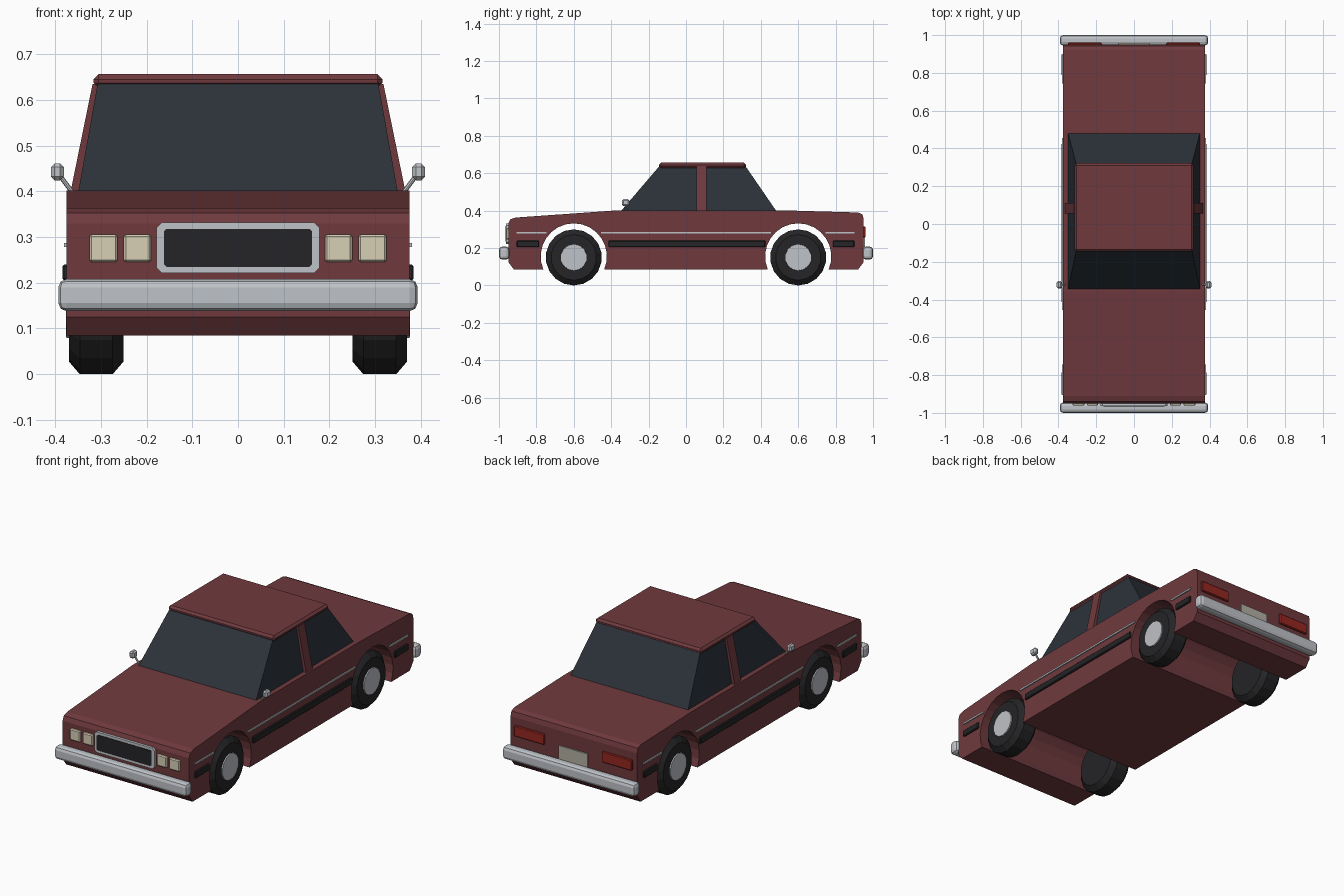
import bpy, bmesh
from math import pi, cos, sin
from mathutils import Vector, Matrix

if "Cube" in bpy.data.objects:
    bpy.data.objects.remove(bpy.data.objects["Cube"])


def material(name, rgb):
    m = bpy.data.materials.new(name)
    m.diffuse_color = (*rgb, 1)
    m.use_nodes = True
    m.node_tree.nodes["Principled BSDF"].inputs["Base Color"].default_value = m.diffuse_color
    return m


RED = material("maroon paint", (0.16, 0.042, 0.048))
GLASS = material("dark glass", (0.025, 0.032, 0.042))
BLACK = material("black rubber", (0.018, 0.018, 0.02))
CHROME = material("chrome", (0.52, 0.54, 0.57))
CREAM = material("headlamp", (0.68, 0.62, 0.46))
LAMP = material("tail lamp red", (0.3, 0.02, 0.015))
PLATE = material("plate", (0.45, 0.43, 0.36))


def finish(name, bm, mat, bevel=0, segments=1):
    if bevel:
        bmesh.ops.bevel(bm, geom=bm.edges[:], offset=bevel, segments=segments,
                        profile=0.5, affect='EDGES')
    bmesh.ops.recalc_face_normals(bm, faces=bm.faces[:])
    me = bpy.data.meshes.new(name)
    bm.to_mesh(me)
    bm.free()
    me.materials.append(mat)
    ob = bpy.data.objects.new(name, me)
    bpy.context.collection.objects.link(ob)
    return ob


def box(name, x, y, z, mat, bevel=0, segments=1):
    bm = bmesh.new()
    bmesh.ops.create_cube(bm, size=1)
    for v in bm.verts:
        v.co = [(r[0] + r[1]) / 2 + c * (r[1] - r[0]) for c, r in zip(v.co, (x, y, z))]
    return finish(name, bm, mat, bevel, segments)


def extrude(name, points, vec, mat, bevel=0):
    bm = bmesh.new()
    f = bm.faces.new([bm.verts.new(p) for p in points])
    new = bmesh.ops.extrude_face_region(bm, geom=[f], use_keep_orig=True)
    bmesh.ops.translate(bm, vec=vec,
                        verts=[g for g in new["geom"] if isinstance(g, bmesh.types.BMVert)])
    return finish(name, bm, mat, bevel)


def lathe_x(name, profile, n, centre, mat):
    # profile of (x, radius) stations, capped at both ends
    bm = bmesh.new()
    rings = [[bm.verts.new((centre[0] + x, centre[1] + r * sin(2 * pi * i / n),
                            centre[2] + r * cos(2 * pi * i / n))) for i in range(n)]
             for x, r in profile]
    for a, b in zip(rings, rings[1:]):
        for i in range(n):
            bm.faces.new((a[i], a[(i + 1) % n], b[(i + 1) % n], b[i]))
    bm.faces.new(rings[0])
    bm.faces.new(rings[-1])
    return finish(name, bm, mat)


# Body: side profile with both wheel arches, extruded across the width
def arch(y):
    a0 = math_start = -0.41
    n = 16
    return [(y - 0.177 * cos(a0 + (pi - 2 * a0) * i / n),
             0.155 + 0.177 * sin(a0 + (pi - 2 * a0) * i / n)) for i in range(n + 1)]


side = [(-0.95, 0.125), (-0.92, 0.085)] + arch(-0.6) + arch(0.6) + [
    (0.92, 0.085), (0.95, 0.125), (0.95, 0.355), (0.943, 0.38), (0.92, 0.39),
    (0.5, 0.402), (-0.36, 0.402), (-0.91, 0.363), (-0.94, 0.353), (-0.95, 0.33)]
extrude("body", [(-0.375, y, z) for y, z in side], (0.75, 0, 0), RED)

# Cabin glass: tapered block
bm = bmesh.new()
low = [bm.verts.new(p) for p in ((-0.35, -0.35, 0.395), (0.35, -0.35, 0.395),
                                 (0.35, 0.485, 0.395), (-0.35, 0.485, 0.395))]
top = [bm.verts.new(p) for p in ((-0.307, -0.145, 0.635), (0.307, -0.145, 0.635),
                                 (0.307, 0.32, 0.635), (-0.307, 0.32, 0.635))]
bm.faces.new(low)
bm.faces.new(top)
for i in range(4):
    j = (i + 1) % 4
    bm.faces.new((low[i], low[j], top[j], top[i]))
finish("cabin_glass", bm, GLASS)
box("roof", (-0.316, 0.316), (-0.145, 0.322), (0.626, 0.656), RED, 0.011)

# Bumpers, front and rear
for name, y in (("front", (-1.0, -0.945)), ("rear", (0.945, 1.0))):
    box(name + "_bumper", (-0.393, 0.393), y, (0.138, 0.208), CHROME, 0.018, 2)

# Grille and its chamfered frame
def octagon(w, z0, z1, c, y):
    return [(-w, y, z0 + c), (-w + c, y, z0), (w - c, y, z0), (w, y, z0 + c),
            (w, y, z1 - c), (w - c, y, z1), (-w + c, y, z1), (-w, y, z1 - c)]


extrude("grille_frame", octagon(0.178, 0.221, 0.332, 0.012, -0.94), (0, -0.023, 0), CHROME)
extrude("grille", octagon(0.162, 0.235, 0.318, 0.006, -0.94), (0, -0.026, 0), BLACK)
box("number_plate", (-0.085, 0.085), (0.94, 0.957), (0.205, 0.277), PLATE)

# Parts that repeat on the left and right
for s, tag in ((1, "right"), (-1, "left")):
    def span(a, b):
        return tuple(sorted((s * a, s * b)))

    # Centre pillar follows the window slope
    extrude(f"centre_pillar_{tag}", [(s * 0.335, 0.055, 0.395), (s * 0.367, 0.055, 0.395),
                                     (s * 0.318, 0.055, 0.635), (s * 0.29, 0.055, 0.635)],
            (0, 0.055, 0), RED)
    # Lamps
    box(f"outer_headlamp_{tag}", span(0.263, 0.325), (-0.962, -0.94), (0.245, 0.306), CREAM, 0.005)
    box(f"inner_headlamp_{tag}", span(0.19, 0.25), (-0.962, -0.94), (0.245, 0.306), CREAM, 0.005)
    box(f"tail_lamp_{tag}", span(0.17, 0.35), (0.935, 0.96), (0.257, 0.315), LAMP, 0.004)
    # Side trim: thin bright line above a black rubbing strip
    for part, line, strip in (("front", (-0.905, -0.745), (-0.905, -0.785)),
                              ("middle", (-0.455, 0.455), (-0.415, 0.425)),
                              ("rear", (0.745, 0.9), (0.785, 0.9))):
        box(f"{part}_bright_line_{tag}", span(0.37, 0.381), line, (0.278, 0.287), CHROME)
        box(f"{part}_rubbing_strip_{tag}", span(0.37, 0.384), strip, (0.205, 0.24), BLACK, 0.004)
    # Door mirror on a slanted stalk
    box(f"mirror_{tag}", span(0.381, 0.409), (-0.342, -0.302), (0.424, 0.461), CHROME, 0.008)
    a, b = Vector((s * 0.36, -0.32, 0.395)), Vector((s * 0.391, -0.32, 0.436))
    bm = bmesh.new()
    bmesh.ops.create_cone(bm, cap_ends=True, segments=8, radius1=0.005, radius2=0.005,
                          depth=(b - a).length,
                          matrix=Matrix.Translation((a + b) / 2)
                          @ (b - a).to_track_quat('Z', 'Y').to_matrix().to_4x4())
    finish(f"mirror_stalk_{tag}", bm, CHROME)
    # Wheels
    for end, y in (("front", -0.6), ("rear", 0.6)):
        lathe_x(f"{end}_tyre_{tag}", [(-0.06, 0.122), (-0.036, 0.15), (0.036, 0.15),
                                      (0.06, 0.122)], 18, (s * 0.31, y, 0.15), BLACK)
        lathe_x(f"{end}_hubcap_{tag}", [(s * 0.05, 0.072), (s * 0.066, 0.07)], 14,
                (s * 0.31, y, 0.15), CHROME)
